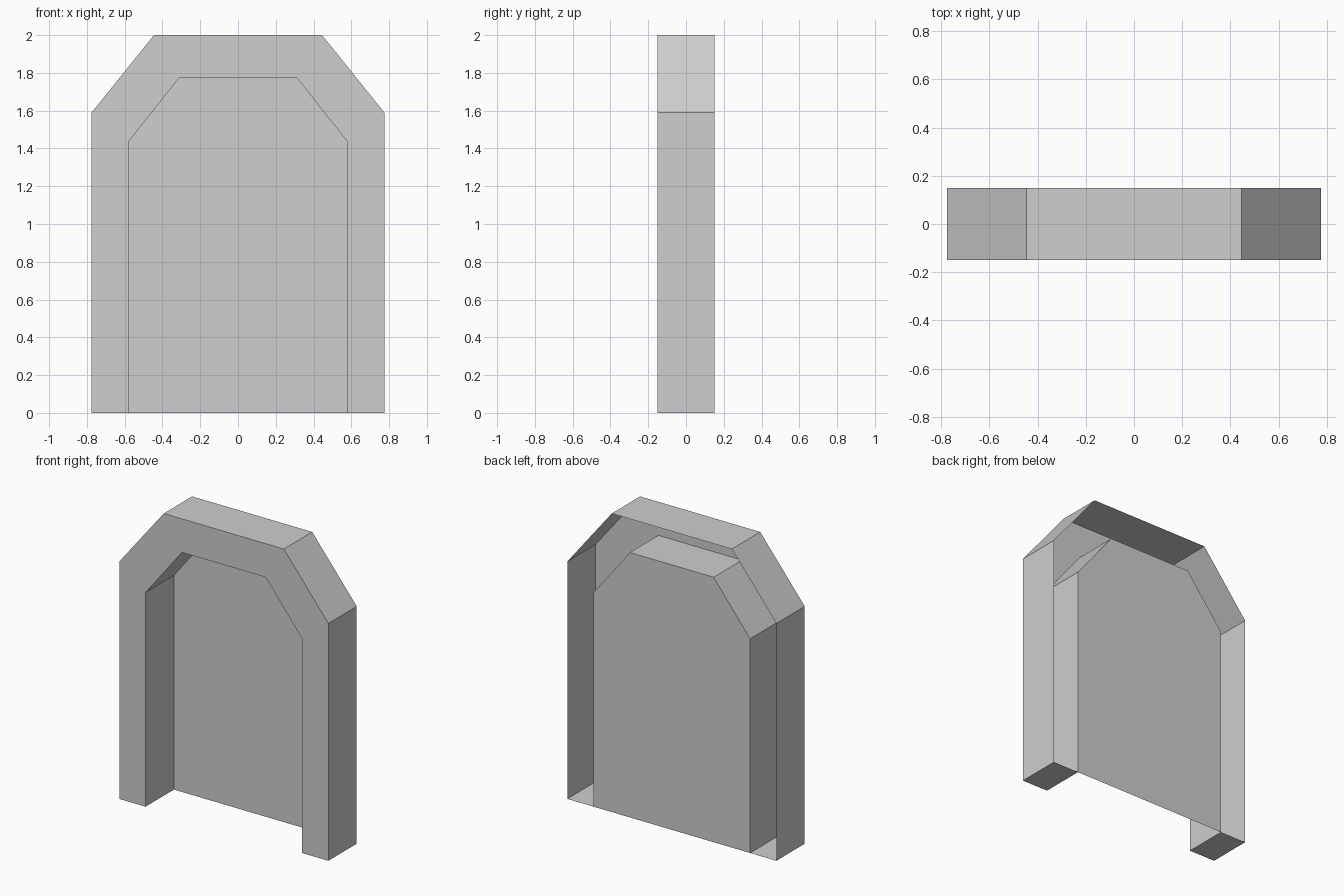
import bpy

cube = bpy.data.objects.get("Cube")
if cube:
    bpy.data.objects.remove(cube, do_unlink=True)

DEPTH = 0.15

# Single plain grey material
grey = bpy.data.materials.new("plain grey")
grey.use_nodes = True
colour = (0.62, 0.62, 0.62, 1)
grey.diffuse_color = colour
grey.node_tree.nodes["Principled BSDF"].inputs["Base Color"].default_value = colour


def arch(half_width, shoulder, half_top, top, y):
    """Chamfered arch outline, from the right foot over to the left foot."""
    left = [(half_top, y, top), (half_width, y, shoulder), (half_width, y, 0)]
    right = [(-x, y, z) for x, y, z in reversed(left)]
    return right + left


def bridge(a, b):
    """Quads joining two point chains of equal length."""
    return [(a[i], a[i + 1], b[i + 1], b[i]) for i in range(len(a) - 1)]


def make_part(name, polygons):
    points = list(dict.fromkeys(p for poly in polygons for p in poly))
    mesh = bpy.data.meshes.new(name)
    mesh.from_pydata(points, [], [[points.index(p) for p in poly] for poly in polygons])
    mesh.materials.append(grey)
    obj = bpy.data.objects.new(name, mesh)
    bpy.context.collection.objects.link(obj)


OUTER = (0.775, 1.59, 0.445, 2.0)
INNER = (0.58, 1.435, 0.31, 1.775)
outer_front, outer_back = arch(*OUTER, -DEPTH), arch(*OUTER, DEPTH)
inner_front, inner_back = arch(*INNER, -DEPTH), arch(*INNER, DEPTH)

# Outer band, front face and feet; the back stays open between the bands
make_part("outer_band", bridge(outer_front, outer_back))
make_part("front_frame", bridge(inner_front, outer_front))
make_part("right_foot", bridge([outer_front[0], outer_back[0]], [inner_front[0], inner_back[0]]))
make_part("left_foot", bridge([inner_front[-1], inner_back[-1]], [outer_front[-1], outer_back[-1]]))

# Recess walls and the panel closing it at the back
make_part("recess_walls", bridge(inner_back, inner_front))
make_part("back_panel", [tuple(reversed(inner_back))])
